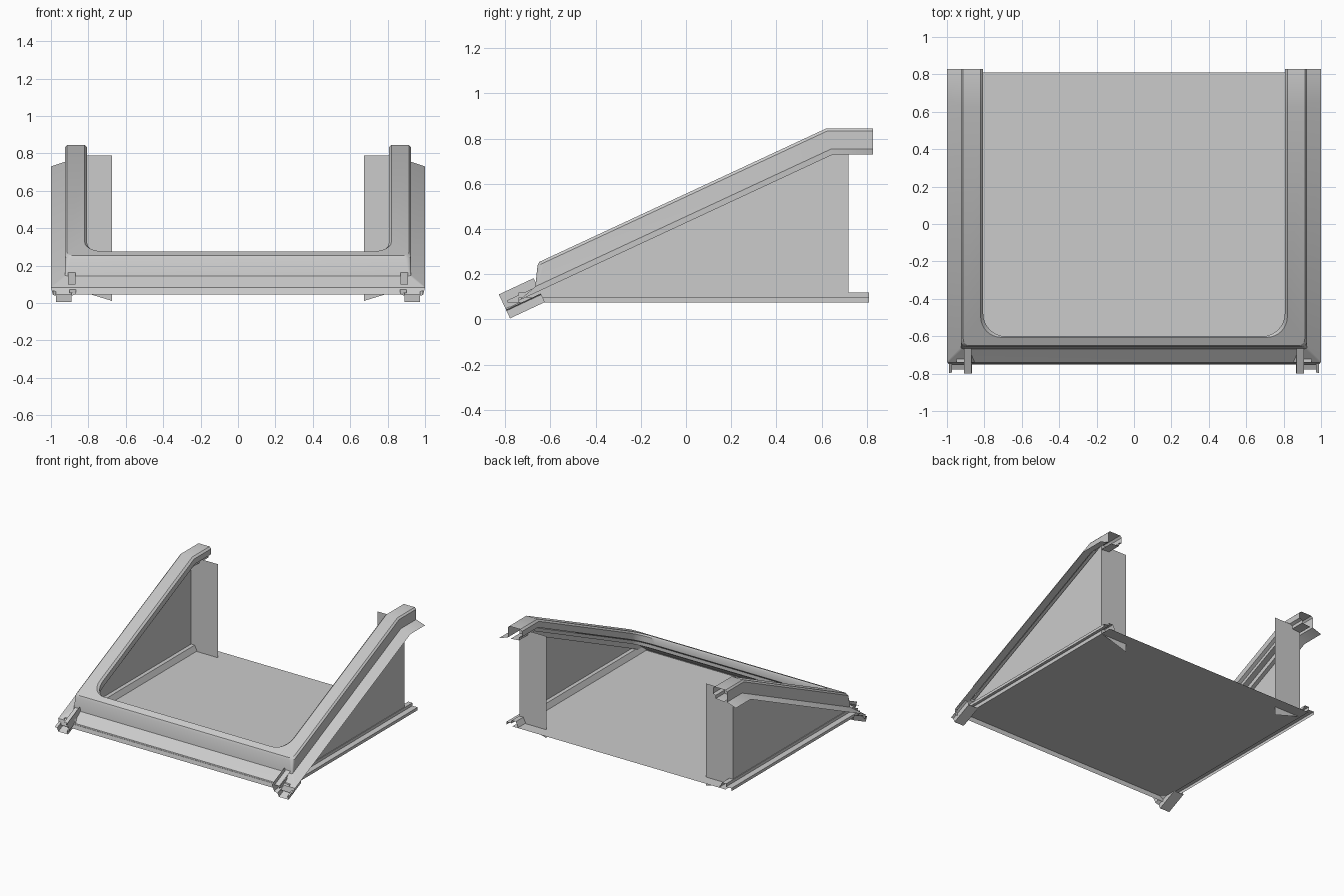
import bpy
from math import sin, cos, pi, radians

if "Cube" in bpy.data.objects:
    bpy.data.objects.remove(bpy.data.objects["Cube"])

SLOPE = 0.465


def make(name, verts, faces, smooth=False):
    me = bpy.data.meshes.new(name)
    me.from_pydata(verts, [], faces)
    me.update()
    if smooth:
        me.polygons.foreach_set("use_smooth", [True] * len(me.polygons))
        me.set_sharp_from_angle(angle=radians(30))
    ob = bpy.data.objects.new(name, me)
    bpy.context.collection.objects.link(ob)
    return ob


def mirror(ob):
    m = ob.modifiers.new("mirror", 'MIRROR')
    m.use_axis[0] = True
    return ob


def loft(name, rows, smooth=False):
    """Open sheet through rows of points of equal length."""
    n = len(rows[0])
    verts = [p for r in rows for p in r]
    faces = [(i * n + j, i * n + j + 1, (i + 1) * n + j + 1, (i + 1) * n + j)
             for i in range(len(rows) - 1) for j in range(n - 1)]
    return make(name, verts, faces, smooth)


def slope_rail(name, profile, y0, z0, length):
    """Profile of (x, depth below slope) swept along the slope."""
    c, s = cos(radians(25)), sin(radians(25))
    rows = [[(x, y0 + s * d + c * t, z0 - c * d + s * t) for x, d in profile]
            for t in (0, length)]
    return mirror(loft(name, rows))


# Sloping U-shaped frame: (arm x, front y, height above flange, corner radius)
section = [
    (1.000, -0.740, 0.000, 0.005),
    (0.925, -0.667, 0.025, 0.010),
    (0.925, -0.657, 0.103, 0.030),
    (0.913, -0.650, 0.115, 0.035),
    (0.820, -0.606, 0.115, 0.110),
    (0.806, -0.600, 0.102, 0.120),
    (0.806, -0.600, 0.060, 0.120),
    (0.830, -0.625, 0.052, 0.110),
    (0.830, -0.625, 0.028, 0.110),
    (0.900, -0.660, 0.022, 0.050),
]


def u_path(a, f, h, r):
    bend = 0.65 - 0.26 * h
    half = [(a, 0.828), (a, bend)]
    half += [(a - r + r * cos(k * pi / 16), f + r - r * sin(k * pi / 16))
             for k in range(9)]
    path = half + [(-x, y) for x, y in reversed(half)]
    return [(x, y, 0.73 + h - max(0, bend - y) * SLOPE) for x, y in path]


loft("sloping_frame", [u_path(*p) for p in section], True)

# Front lip below the flange
make("front_lip", [(-1, -0.74, 0.084), (1, -0.74, 0.084),
                   (0.99, -0.75, 0.045), (-0.99, -0.75, 0.045)], [(0, 1, 2, 3)])

# Floor
make("floor", [(-0.9, -0.745, 0.076), (0.9, -0.745, 0.076),
               (0.9, 0.81, 0.076), (-0.9, 0.81, 0.076)], [(0, 1, 2, 3)])

# Triangular side walls
mirror(make("side_wall", [(0.9, -0.79, 0.075), (0.9, 0.72, 0.075),
                          (0.9, 0.72, 0.785), (0.9, -0.79, 0.085)], [(0, 1, 2, 3)]))

# Rear upright panels
mirror(make("rear_panel", [(0.675, 0.72, 0.012), (0.9, 0.72, 0.08),
                           (0.9, 0.72, 0.79), (0.675, 0.72, 0.79)], [(0, 1, 2, 3)]))

# Bottom edge rails
edge = [(0.85, 0.08), (0.87, 0.12), (0.905, 0.12), (0.905, 0.098), (0.95, 0.098), (0.95, 0.076)]
mirror(loft("bottom_rail", [[(x, y, z) for x, z in edge] for y in (-0.74, 0.81)]))

# Channel under the frame and short stepped feet at its front end
slope_rail("slope_channel", [(0.91, 0.0), (0.87, 0.0), (0.87, 0.05), (0.9, 0.05)],
           -0.80, 0.10, 1.60)
slope_rail("front_foot", [(0.865, 0.0), (0.865, 0.07), (0.89, 0.08), (0.89, 0.117),
                          (0.972, 0.117), (0.972, 0.08), (0.99, 0.075)],
           -0.828, 0.111, 0.17)
